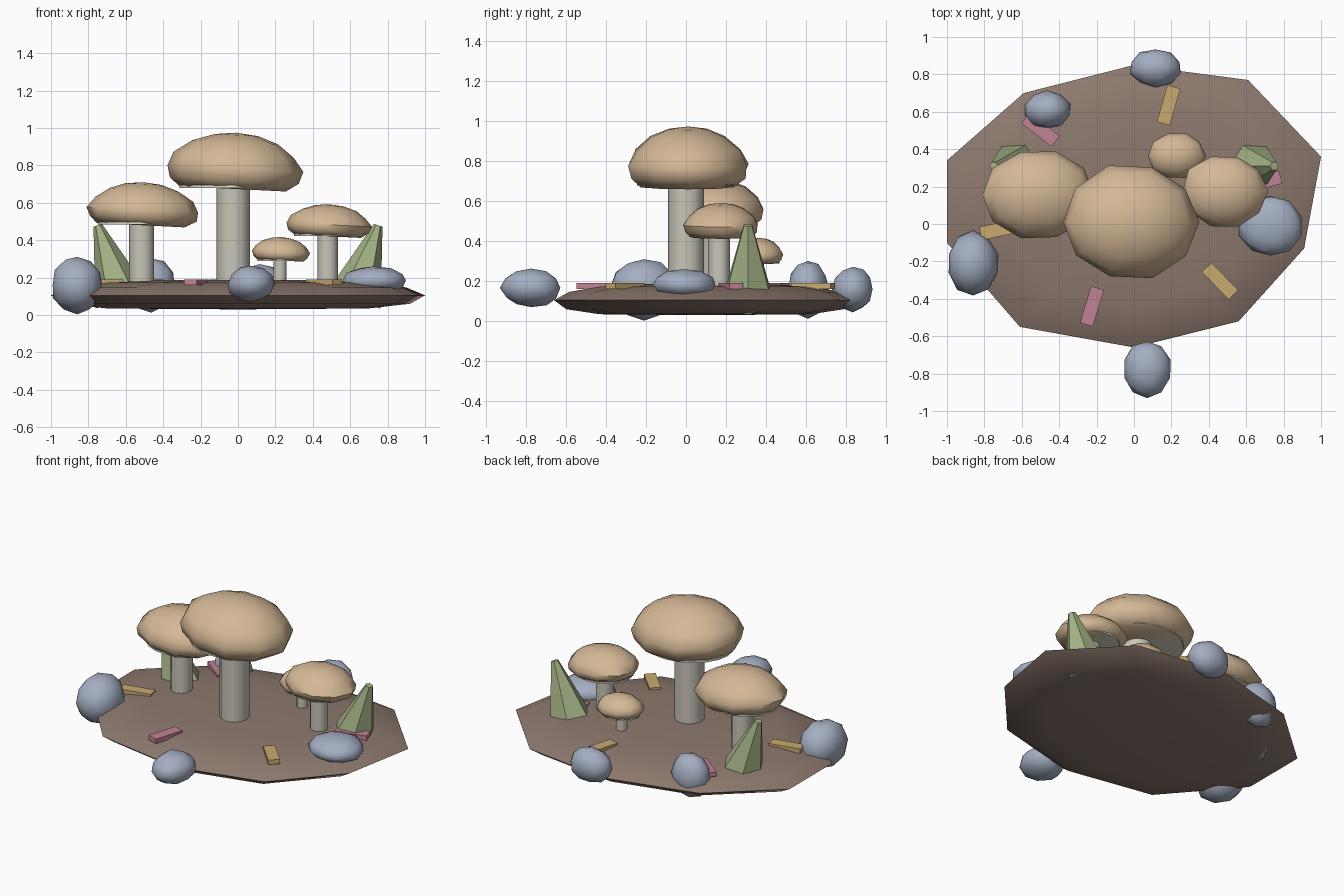
import bpy
import bmesh
import random
from math import radians, sin, cos, tau
from mathutils import Vector

random.seed(4)
if "Cube" in bpy.data.objects:
    bpy.data.objects.remove(bpy.data.objects["Cube"])


def material(name, r, g, b):
    m = bpy.data.materials.new(name)
    m.use_nodes = True
    m.diffuse_color = (r, g, b, 1)
    bsdf = m.node_tree.nodes["Principled BSDF"]
    bsdf.inputs["Base Color"].default_value = (r, g, b, 1)
    bsdf.inputs["Roughness"].default_value = 0.9
    return m


soil = material("soil_brown", .266, .191, .156)
tan = material("cap_tan", .66, .48, .305)
cream = material("gill_cream", .72, .70, .58)
ivory = material("stem_ivory", .58, .56, .48)
slate = material("rock_blue_grey", .376, .428, .546)
moss = material("cone_green", .366, .445, .235)
ochre = material("plank_ochre", .578, .402, .162)
rose = material("plank_rose", .527, .223, .292)


def finish(obj, name, mat, smooth=None):
    obj.name = name
    obj.data.materials.append(mat)
    if smooth:
        bpy.ops.object.select_all(action='DESELECT')
        obj.select_set(True)
        bpy.context.view_layer.objects.active = obj
        bpy.ops.object.shade_smooth_by_angle(angle=radians(smooth))
    return obj


def loft(name, outline, profile, mat, loc, size=(1, 1, 1), wobble=0, smooth=50):
    """Stack scaled copies of an outline; first and last profile points are poles."""
    bm = bmesh.new()
    rings = []
    for i, (r, z) in enumerate(profile):
        if i in (0, len(profile) - 1):
            rings.append([bm.verts.new((0, 0, z * size[2]))])
            continue
        ring = []
        for x, y in outline:
            k = r * (1 + random.uniform(-wobble, wobble))
            ring.append(bm.verts.new((x * k * size[0], y * k * size[1], z * size[2])))
        rings.append(ring)
    n = len(outline)
    for a, b in zip(rings, rings[1:]):
        for i in range(n):
            j = (i + 1) % n
            if len(a) == 1:
                bm.faces.new((a[0], b[i], b[j]))
            elif len(b) == 1:
                bm.faces.new((a[i], b[0], a[j]))
            else:
                bm.faces.new((a[i], b[i], b[j], a[j]))
    bmesh.ops.recalc_face_normals(bm, faces=bm.faces)
    mesh = bpy.data.meshes.new(name)
    bm.to_mesh(mesh)
    bm.free()
    obj = bpy.data.objects.new(name, mesh)
    bpy.context.collection.objects.link(obj)
    obj.location = loc
    return finish(obj, name, mat, smooth)


# Ground slab with an irregular ten-sided rim
rim = [(1, .26), (.61, .67), (0, .75), (-.59, .6), (-1, .24),
       (-1, -.2), (-.61, -.65), (0, -.76), (.56, -.62), (.91, -.23)]
slab = [(0, .19), (.4, .186), (.7, .173), (.9, .147), (1, .105),
        (.92, .06), (.7, .035), (0, .03)]
loft("ground", rim, slab, soil, (0, .1, 0))

# Mushrooms: stem, gill disc and domed cap
decagon = [(cos(tau * i / 10), sin(tau * i / 10)) for i in range(10)]
dome = [(0, 1), (.32, .96), (.62, .84), (.87, .63), (1, .4),
        (.95, .2), (.78, .06), (0, .09)]


def mushroom(name, x, y, rx, ry, low, high, stem_r):
    h = high - low
    bpy.ops.mesh.primitive_cylinder_add(
        vertices=12, radius=stem_r, depth=low + .03 - .14,
        location=(x, y - .01, (low + .03 + .14) / 2))
    finish(bpy.context.object, name + "_stem", ivory, 40)
    bpy.ops.mesh.primitive_cylinder_add(
        vertices=20, radius=1, depth=.014, location=(x, y, low + h * .1))
    gills = bpy.context.object
    gills.scale = (rx * .78, ry * .82, 1)
    finish(gills, name + "_gills", cream, 40)
    cap = loft(name + "_cap", decagon, dome, tan, (x, y, low),
               (rx, ry, h), wobble=.03)
    cap.rotation_euler = (0, .05, 0)


mushroom("tall_mushroom", -.025, .01, .37, .31, .655, .975, .09)
mushroom("left_mushroom", -.515, .155, .3, .24, .465, .71, .067)
mushroom("right_mushroom", .48, .175, .23, .195, .41, .592, .055)
mushroom("small_mushroom", .225, .365, .155, .125, .283, .417, .035)

# Rocks: squashed, slightly uneven balls
rocks = [((-.86, -.21, .16), (.14, .17, .155)),
         ((.07, -.775, .167), (.128, .152, .1)),
         ((.73, -.01, .185), (.172, .165, .075)),
         ((.115, .835, .16), (.142, .102, .112)),
         ((-.465, .61, .16), (.128, .102, .145))]
for i, (loc, size) in enumerate(rocks):
    bpy.ops.mesh.primitive_ico_sphere_add(subdivisions=2, radius=1, location=loc)
    rock = bpy.context.object
    for v in rock.data.vertices:
        v.co = Vector(c * s for c, s in zip(v.co, size)) * random.uniform(.95, 1.04)
    finish(rock, f"rock_{i + 1}", slate, 60)

# Six-sided cones leaning outward
for side, name in ((-1, "left_cone"), (1, "right_cone")):
    lean = radians(18)
    bpy.ops.mesh.primitive_cone_add(vertices=6, radius1=.15, radius2=.024, depth=.42)
    cone = bpy.context.object
    cone.rotation_euler = (0, side * lean, 0)
    cone.location = (side * (.64 + .21 * sin(lean)) - side * .02, .31,
                     .08 + .21 * cos(lean))
    for v in cone.data.vertices:
        v.co.xy = (v.co.y, v.co.x)
    cone.data.flip_normals()
    finish(cone, name, moss)

# Flat planks lying on the ground: position, turn in degrees, colour
planks = [(.185, .635, 74, ochre), (.46, -.305, -46, ochre), (-.72, -.03, 12, ochre),
          (-.225, -.44, 73, rose), (-.5, .505, -38, rose), (.685, .225, 15, rose)]
for i, (x, y, turn, mat) in enumerate(planks):
    bpy.ops.mesh.primitive_cube_add(size=1, location=(x, y, .175))
    plank = bpy.context.object
    plank.scale = (.205, .072, .03)
    plank.rotation_euler = (0, 0, radians(turn))
    finish(plank, f"plank_{i + 1}", mat)
